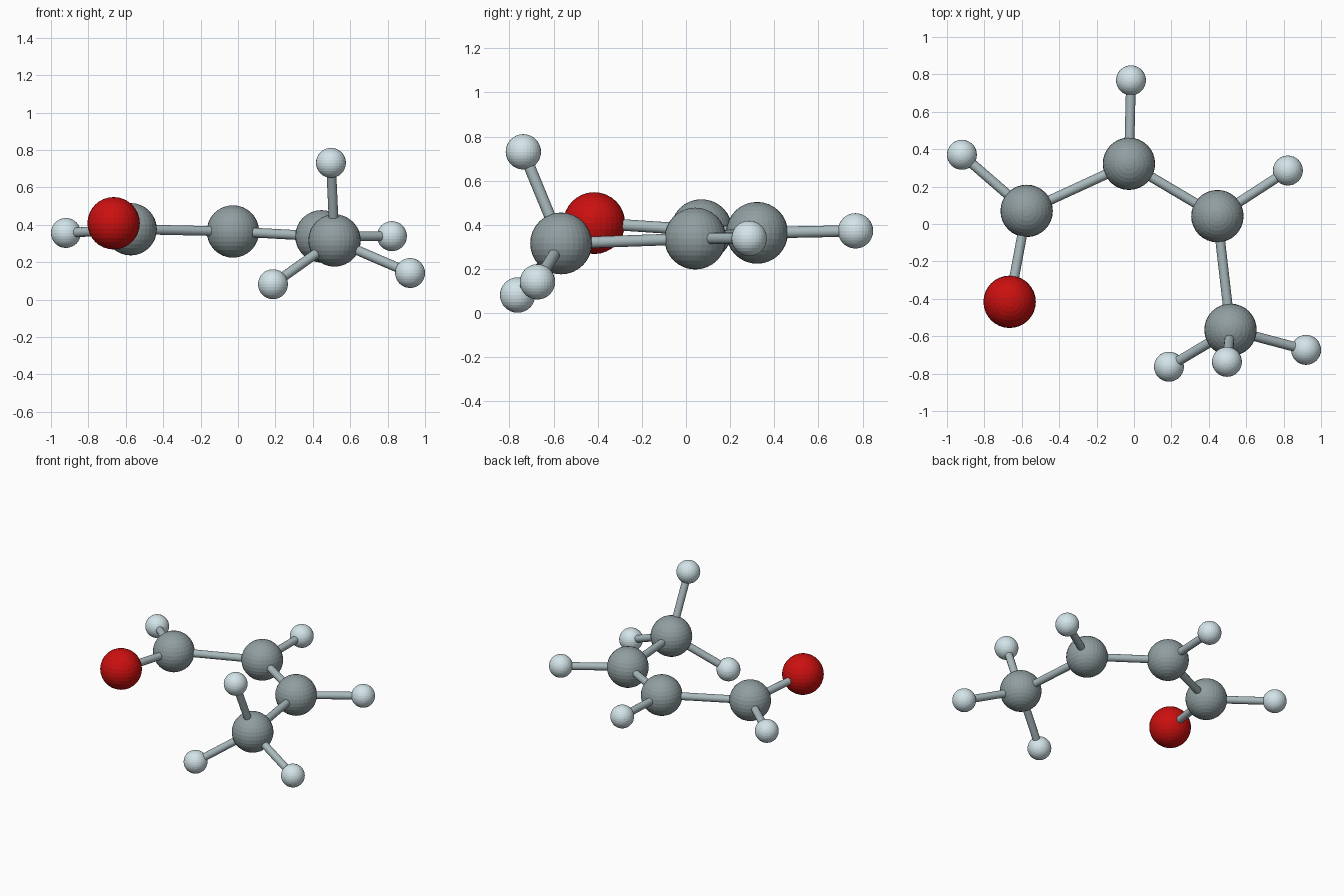
import bpy
from mathutils import Vector

if "Cube" in bpy.data.objects:
    bpy.data.objects.remove(bpy.data.objects["Cube"])


def material(name, rgb):
    m = bpy.data.materials.new(name)
    m.diffuse_color = (*rgb, 1)
    m.use_nodes = True
    m.node_tree.nodes["Principled BSDF"].inputs["Base Color"].default_value = m.diffuse_color
    return m


CARBON = material("carbon_grey", (0.28, 0.34, 0.35))
OXYGEN = material("oxygen_red", (0.6, 0.005, 0.005))
HYDROGEN = material("hydrogen_pale", (0.65, 0.78, 0.82))
BOND = material("bond_grey", (0.40, 0.49, 0.51))

KINDS = {"carbon": (0.14, CARBON), "oxygen": (0.14, OXYGEN), "hydrogen": (0.08, HYDROGEN)}

# Atom centres
ATOMS = {
    "carbon_aldehyde": (-0.574, 0.07, 0.376),
    "carbon_middle": (-0.027, 0.322, 0.364),
    "carbon_right": (0.446, 0.042, 0.338),
    "carbon_methyl": (0.516, -0.566, 0.316),
    "oxygen": (-0.665, -0.416, 0.408),
    "hydrogen_aldehyde": (-0.92, 0.37, 0.356),
    "hydrogen_middle": (-0.016, 0.768, 0.373),
    "hydrogen_right": (0.823, 0.286, 0.339),
    "hydrogen_methyl_left": (0.187, -0.763, 0.082),
    "hydrogen_methyl_right": (0.92, -0.673, 0.142),
    "hydrogen_methyl_top": (0.497, -0.737, 0.731),
}

BONDS = [
    ("carbon_aldehyde", "carbon_middle"),
    ("carbon_middle", "carbon_right"),
    ("carbon_right", "carbon_methyl"),
    ("carbon_aldehyde", "oxygen"),
    ("carbon_aldehyde", "hydrogen_aldehyde"),
    ("carbon_middle", "hydrogen_middle"),
    ("carbon_right", "hydrogen_right"),
    ("carbon_methyl", "hydrogen_methyl_left"),
    ("carbon_methyl", "hydrogen_methyl_right"),
    ("carbon_methyl", "hydrogen_methyl_top"),
]

# Balls
for name, centre in ATOMS.items():
    radius, mat = KINDS[name.split("_")[0]]
    bpy.ops.mesh.primitive_uv_sphere_add(segments=32, ring_count=16, radius=radius, location=centre)
    ball = bpy.context.object
    ball.name = name
    ball.data.materials.append(mat)

# Sticks joining the ball centres
for start, end in BONDS:
    a, b = Vector(ATOMS[start]), Vector(ATOMS[end])
    bpy.ops.mesh.primitive_cylinder_add(vertices=16, radius=0.026, depth=(b - a).length,
                                        location=(a + b) / 2)
    stick = bpy.context.object
    stick.name = f"bond_{start}_to_{end}"
    stick.rotation_euler = (b - a).to_track_quat("Z", "Y").to_euler()
    stick.data.materials.append(BOND)
    bpy.ops.object.shade_smooth_by_angle()
